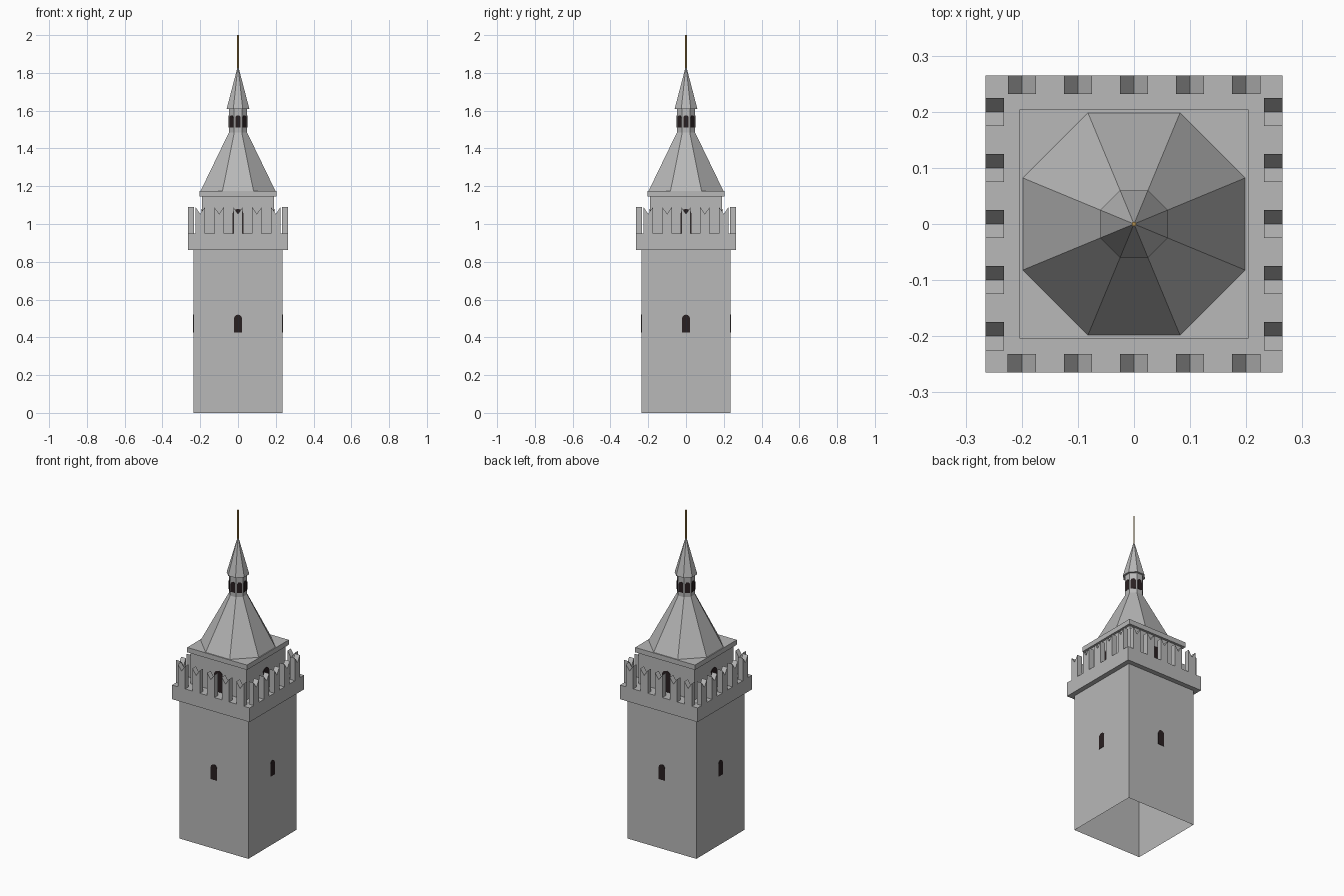
import bpy, bmesh, math
from mathutils import Matrix, Vector

if "Cube" in bpy.data.objects:
    bpy.data.objects.remove(bpy.data.objects["Cube"])


def material(name, rgb):
    m = bpy.data.materials.new(name)
    m.use_nodes = True
    m.diffuse_color = (*rgb, 1)
    m.node_tree.nodes["Principled BSDF"].inputs["Base Color"].default_value = (*rgb, 1)
    return m


STONE = material("grey stone", (0.48, 0.48, 0.48))
DARK = material("dark opening", (0.022, 0.014, 0.015))
GOLD = material("gilded metal", (0.5, 0.3, 0.08))


def finish(name, bm, mat):
    bmesh.ops.recalc_face_normals(bm, faces=bm.faces)
    me = bpy.data.meshes.new(name)
    bm.to_mesh(me)
    bm.free()
    me.materials.append(mat)
    ob = bpy.data.objects.new(name, me)
    bpy.context.collection.objects.link(ob)
    return ob


def prism(name, sides, a0, a1, z0, z1, mat=STONE, open_bottom=False):
    """Regular frustum with flat-to-flat half widths a0 (bottom) and a1 (top)."""
    bm = bmesh.new()
    k = 1 / math.cos(math.pi / sides)
    bmesh.ops.create_cone(bm, cap_ends=True, segments=sides, radius1=a0 * k, radius2=a1 * k,
                          depth=z1 - z0,
                          matrix=Matrix.Translation((0, 0, (z0 + z1) / 2))
                          @ Matrix.Rotation(math.pi / sides, 4, 'Z'))
    bmesh.ops.remove_doubles(bm, verts=bm.verts, dist=1e-5)
    if open_bottom:
        low = [f for f in bm.faces if all(v.co.z < z0 + 1e-4 for v in f.verts)]
        bmesh.ops.delete(bm, geom=low, context='FACES_ONLY')
    return finish(name, bm, mat)


def add_slab(bm, outline, y0, y1, turn):
    """Extrude an (x, z) outline from y0 to y1, then turn it about z."""
    rot = Matrix.Rotation(turn, 4, 'Z')
    face = bm.faces.new([bm.verts.new(rot @ Vector((x, y0, z))) for x, z in outline])
    ext = bmesh.ops.extrude_face_region(bm, geom=[face])
    moved = [v for v in ext["geom"] if isinstance(v, bmesh.types.BMVert)]
    bmesh.ops.translate(bm, verts=moved, vec=rot @ Vector((0, y1 - y0, 0)))


def arch_windows(name, count, half, z0, spring, z1, wall):
    """Thin arched plates, one on each of the wall faces."""
    top = [(half * math.cos(math.pi * i / 6), spring + (z1 - spring) * math.sin(math.pi * i / 6))
           for i in range(7)]
    bm = bmesh.new()
    for i in range(count):
        add_slab(bm, [(-half, z0), (half, z0)] + top, -wall + 0.001, -wall - 0.002,
                 math.tau * i / count)
    bmesh.ops.remove_doubles(bm, verts=bm.verts, dist=1e-5)
    return finish(name, bm, DARK)


# Masonry body
prism("tower_shaft", 4, 0.235, 0.235, 0, 0.863, open_bottom=True)
prism("parapet_platform", 4, 0.265, 0.265, 0.863, 0.95)
prism("belfry_walls", 4, 0.19, 0.19, 0.95, 1.145)
prism("roof_cornice", 4, 0.204, 0.204, 1.145, 1.175)

# Swallow-tailed merlons, five to a side
bm = bmesh.new()
for side in range(4):
    for i in range(-2, 3):
        c = i * 0.1
        add_slab(bm, [(c - 0.025, 0.95), (c + 0.025, 0.95), (c + 0.025, 1.09),
                      (c, 1.053), (c - 0.025, 1.09)], -0.265, -0.232, side * math.pi / 2)
finish("merlons", bm, STONE)

# Eight-sided roof, lantern and spire
prism("main_roof", 8, 0.198, 0.048, 1.175, 1.485)
prism("lantern", 8, 0.048, 0.048, 1.485, 1.61)
prism("spire", 8, 0.06, 0.0, 1.61, 1.84)
prism("finial_rod", 8, 0.004, 0.004, 1.82, 2.0, GOLD)

# Openings
arch_windows("shaft_windows", 4, 0.021, 0.425, 0.5, 0.52, 0.235)
arch_windows("belfry_doors", 4, 0.03, 0.95, 1.05, 1.08, 0.19)
arch_windows("lantern_windows", 8, 0.0145, 1.51, 1.56, 1.575, 0.048)
